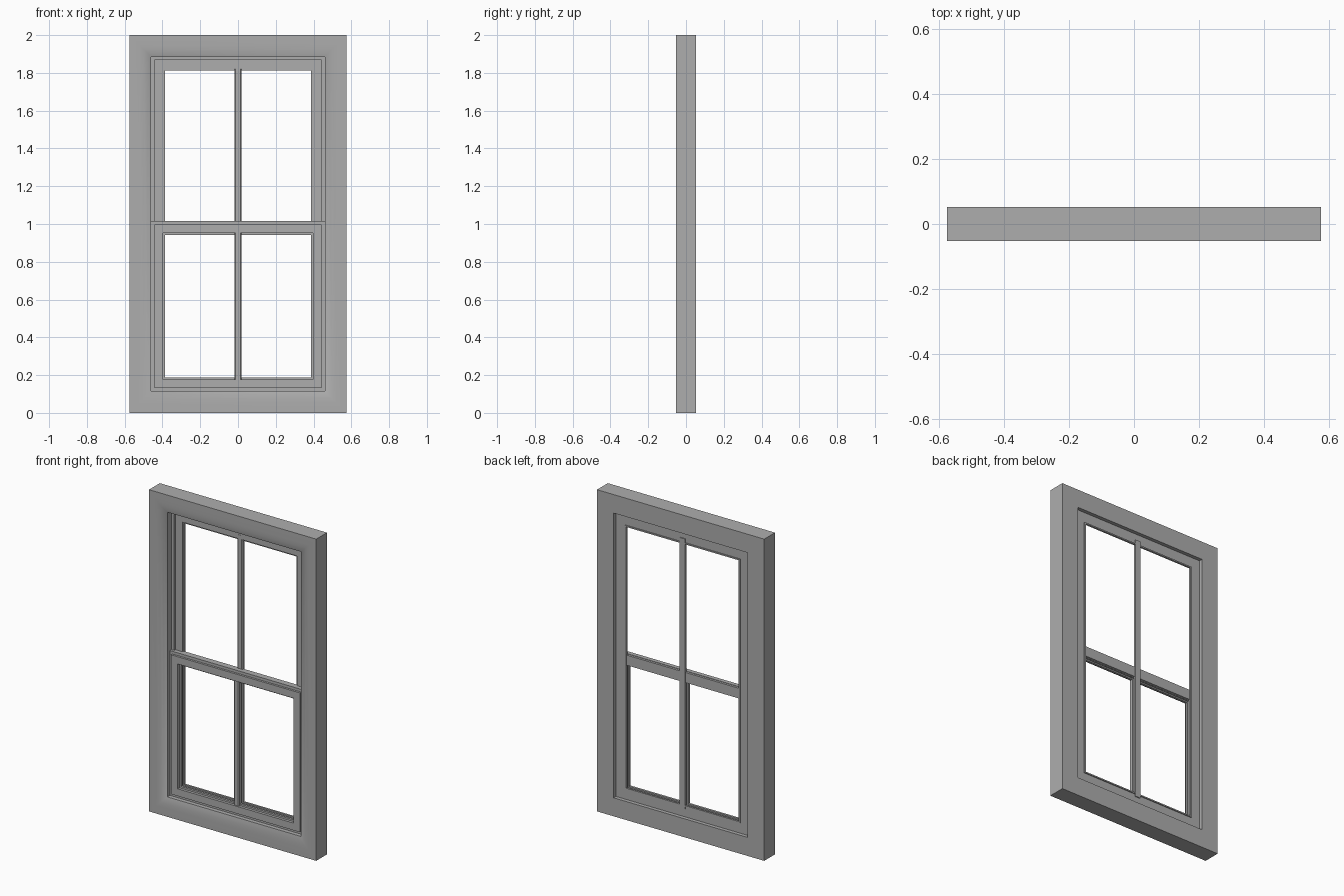
import bpy, bmesh, math

if "Cube" in bpy.data.objects:
    bpy.data.objects.remove(bpy.data.objects["Cube"])

GREY = bpy.data.materials.new("dark_grey")
GREY.diffuse_color = (0.42, 0.42, 0.42, 1)
GREY.use_nodes = True
GREY.node_tree.nodes["Principled BSDF"].inputs["Base Color"].default_value = GREY.diffuse_color


def make_object(name, bm):
    bmesh.ops.recalc_face_normals(bm, faces=bm.faces)
    mesh = bpy.data.meshes.new(name)
    bm.to_mesh(mesh)
    bm.free()
    mesh.materials.append(GREY)
    obj = bpy.data.objects.new(name, mesh)
    bpy.context.collection.objects.link(obj)
    return obj


def bridge(bm, loops):
    """Join each loop of verts to the next one."""
    for a, b in zip(loops, loops[1:]):
        n = len(a)
        for i in range(n):
            j = (i + 1) % n
            bm.faces.new((a[i], a[j], b[j], b[i]))


def ring(name, hx, z0, z1, profile):
    """Sweep a closed (inset, y) profile round a rectangle with mitred corners."""
    bm = bmesh.new()
    loops = []
    for d, y in profile:
        x, lo, hi = hx - d, z0 + d, z1 - d
        loops.append([bm.verts.new(p) for p in
                      ((-x, y, lo), (x, y, lo), (x, y, hi), (-x, y, hi))])
    bridge(bm, loops + loops[:1])
    return make_object(name, bm)


def bar(name, section, z0, z1):
    """Extrude an (x, y) section vertically."""
    bm = bmesh.new()
    loops = [[bm.verts.new((x, y, z)) for x, y in section] for z in (z0, z1)]
    bridge(bm, loops)
    for lp in loops:
        bm.faces.new(lp)
    return make_object(name, bm)


def muntin(name, y0, y1, z0, z1):
    """Glazing bar with chamfered front corners and a flat back."""
    w, c = 0.018, 0.006
    bar(name, [(-w + c, y0), (w - c, y0), (w, y0 + c), (w, y1),
               (-w, y1), (-w, y0 + c)], z0, z1)


def box_section(x, y0, y1):
    return [(-x, y0), (x, y0), (x, y1), (-x, y1)]


HX, BOT, TOP, MID = 0.46, 0.115, 1.885, 1.015

# Outer frame, its front face dipping softly toward the opening
frame = ring("outer_frame", 0.575, 0, 2,
             [(0, -0.053), (0.05, -0.053), (0.075, -0.051), (0.097, -0.046),
              (0.115, -0.038), (0.115, 0.053), (0, 0.053)])
bpy.context.view_layer.objects.active = frame
frame.select_set(True)
bpy.ops.object.shade_smooth_by_angle(angle=math.radians(45))

# Upper sash, set back, with stepped track and a glazing bead on its back
ring("upper_sash", HX, BOT, TOP,
     [(0, 0.004), (0.018, 0.004), (0.018, 0.017), (0.065, 0.017), (0.065, 0.024),
      (0.073, 0.024), (0.073, 0.036), (0.065, 0.036), (0.065, 0.03), (0, 0.03)])
bar("upper_meeting_rail", box_section(0.396, 0.016, 0.03), 0.95, 1.013)
muntin("upper_muntin", 0.016, 0.036, 0.165, 1.845)

# Lower sash, set forward, with raised face and glazing lip
ring("lower_sash", HX, BOT, MID,
     [(0, -0.012), (0.017, -0.012), (0.017, -0.025), (0.062, -0.025),
      (0.062, -0.008), (0.073, -0.008), (0.073, 0.006), (0.065, 0.006),
      (0.065, 0.015), (0, 0.015)])
muntin("lower_muntin", -0.018, 0.008, 0.17, 0.96)
